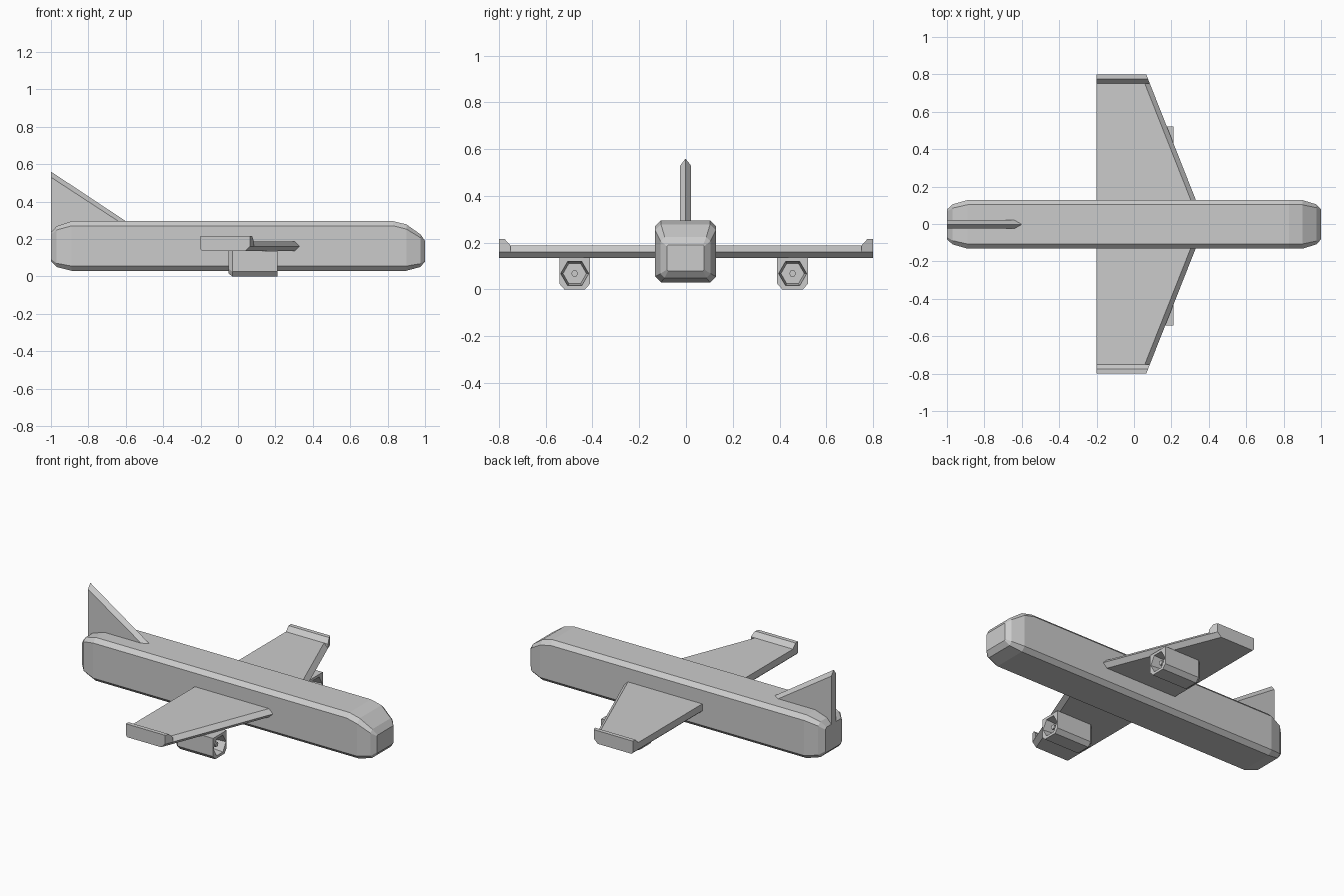
import bpy
from math import cos, sin, pi

if "Cube" in bpy.data.objects:
    bpy.data.objects.remove(bpy.data.objects["Cube"])


def loft(name, rings):
    """Skin equal-length rings of points and cap both ends."""
    n = len(rings[0])
    verts = [p for r in rings for p in r]
    faces = [(k * n + i, k * n + (i + 1) % n, (k + 1) * n + (i + 1) % n, (k + 1) * n + i)
             for k in range(len(rings) - 1) for i in range(n)]
    faces += [tuple(range(n))[::-1], tuple(range(len(verts) - n, len(verts)))]
    mesh = bpy.data.meshes.new(name)
    mesh.from_pydata(verts, [], faces)
    ob = bpy.data.objects.new(name, mesh)
    bpy.context.collection.objects.link(ob)
    bpy.ops.object.select_all(action='DESELECT')
    bpy.context.view_layer.objects.active = ob
    ob.select_set(True)
    bpy.ops.object.mode_set(mode='EDIT')
    bpy.ops.mesh.select_all(action='SELECT')
    bpy.ops.mesh.normals_make_consistent(inside=False)
    bpy.ops.object.mode_set(mode='OBJECT')
    return ob


def chamfered(x, w, lo, hi, c):
    """Chamfered rectangle across the fuselage."""
    pts = [(w, lo + c), (w, hi - c), (w - c, hi), (c - w, hi),
           (-w, hi - c), (-w, lo + c), (c - w, lo), (w - c, lo)]
    return [(x, y - 0.002, z) for y, z in pts]


# Fuselage with rounded nose and tail
loft("fuselage", [chamfered(*s) for s in (
    (-1.0, .08, .08, .235, .012), (-.97, .107, .05, .268, .02),
    (-.89, .13, .03, .295, .025), (.83, .13, .03, .295, .025),
    (.90, .13, .03, .278, .025), (.975, .107, .05, .225, .018),
    (1.0, .08, .08, .19, .005))])

# Tail fin: flat slab with a ridge along its sloping leading edge
side = [(-1, .14), (-.6, .2), (-.64, .295), (-1, .53)]
ridge = [(-1, .14), (-.58, .2), (-.6, .295), (-1, .56)]
loft("tail_fin", [[(x, y, z) for x, z in p]
                  for y, p in ((-.025, side), (-.002, ridge), (.021, side))])


def leading_edge(y):
    return .33 - (y - .13) * .395


def hexagon(x, cy, r):
    return [(x, cy + r * cos(i * pi / 3), .068 + r * sin(i * pi / 3)) for i in range(6)]


def cowl(x, cy, inset=0.0):
    w, b = .066 - inset, inset
    pts = [(w, .025 + b), (w, .136), (-w, .136), (-w, .025 + b), (-.044, b), (.044, b)]
    return [(x, cy + y, z) for y, z in pts]


for s, label, ey in ((1, "left", .456), (-1, "right", -.476)):
    # Wing with a pointed leading edge
    rings = []
    for y in (.05, .8):
        e = leading_edge(y)
        rings.append([(x, s * y, z) for x, z in (
            (-.19, .135), (-.2, .145), (-.2, .187), (e - .027, .187), (e, .161), (e - .027, .135))])
    loft(label + "_wing", rings)

    # Upturned winglet
    rings = []
    for z, y in ((.16, .75), (.187, .75), (.215, .775)):
        rings.append([(-.2, s * y, z), (leading_edge(y), s * y, z),
                      (leading_edge(.8), s * .8, z), (-.2, s * .8, z)])
    loft(label + "_winglet", rings)

    # Engine with a hexagonal intake and central hub
    loft(label + "_engine", [cowl(-.05, ey, .015), cowl(-.03, ey), cowl(.21, ey),
                             hexagon(.21, ey, .06), hexagon(.12, ey, .05)])
    loft(label + "_hub", [hexagon(.11, ey, .015), hexagon(.19, ey, .015)])
